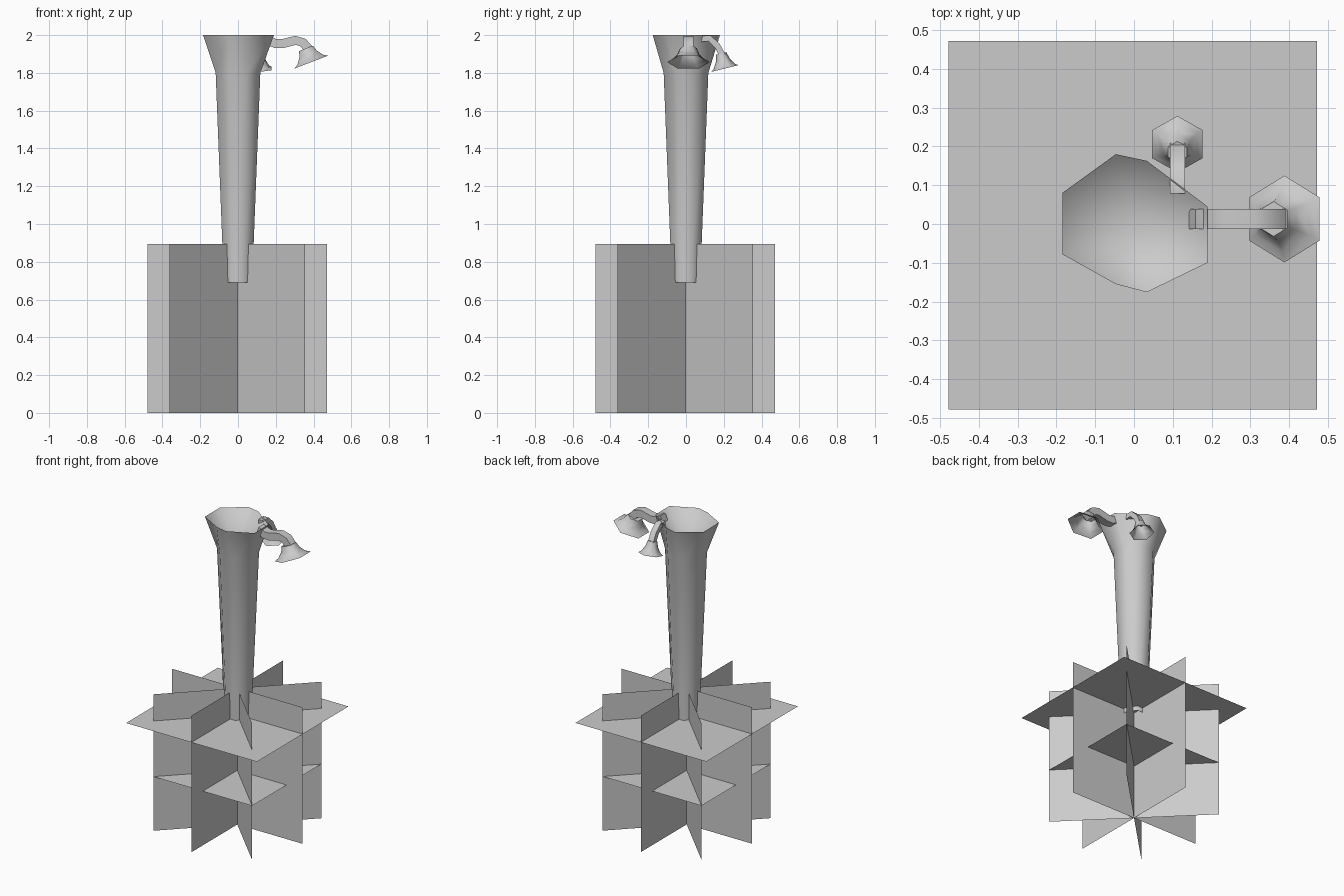
import bpy
from math import sin, cos, pi, radians
from mathutils import Vector

if "Cube" in bpy.data.objects:
    bpy.data.objects.remove(bpy.data.objects["Cube"])


def make(name, verts, faces, smooth=True, angle=60):
    me = bpy.data.meshes.new(name)
    me.from_pydata([tuple(v) for v in verts], [], faces)
    ob = bpy.data.objects.new(name, me)
    bpy.context.collection.objects.link(ob)
    if smooth:
        bpy.ops.object.select_all(action='DESELECT')
        ob.select_set(True)
        bpy.context.view_layer.objects.active = ob
        bpy.ops.object.shade_smooth_by_angle(angle=radians(angle))
    return ob


def loft(name, rings, cap_start=False, cap_end=False, tip=None, angle=60):
    """Skin equal-sized rings; tip closes the last ring with a fan."""
    n = len(rings[0])
    verts = [v for r in rings for v in r]
    faces = [(k * n + i, k * n + (i + 1) % n, (k + 1) * n + (i + 1) % n, (k + 1) * n + i)
             for k in range(len(rings) - 1) for i in range(n)]
    last = (len(rings) - 1) * n
    if cap_start:
        faces.append(tuple(reversed(range(n))))
    if cap_end:
        faces.append(tuple(range(last, last + n)))
    if tip:
        verts.append(tip)
        faces += [(last + i, last + (i + 1) % n, len(verts) - 1) for i in range(n)]
    return make(name, verts, faces, True, angle)


# Trunk: tapered octagon flaring to an uneven rim, with a hollow top
def octagon(r, z):
    return [(r * cos(pi / 8 + i * pi / 4), r * sin(pi / 8 + i * pi / 4), z) for i in range(8)]


rim = [(x, y, 2.0) for x, y in [(.19, .045), (.033, .163), (-.047, .18), (-.185, .08),
                                (-.185, -.078), (-.047, -.155), (.033, -.176), (.19, -.1)]]
loft("trunk", [octagon(.082, .69), octagon(.09, .9), octagon(.128, 1.8), rim],
     tip=(0, -.02, 1.82))

# Foliage cards: four upright sheets crossing at the centre
C = -.003
for i in range(4):
    a = i * pi / 4
    h = .475 if i % 2 == 0 else .507
    dx, dy = h * cos(a), h * sin(a)
    make(f"upright_card_{i + 1}",
         [(C - dx, C - dy, 0), (C + dx, C + dy, 0), (C + dx, C + dy, .895), (C - dx, C - dy, .895)],
         [(0, 1, 2, 3)], False)

# Foliage cards: two level sheets
for name, h, z in [("lower_level_card", .358, .355), ("upper_level_card", .475, .72)]:
    make(name, [(C - h, C - h, z), (C + h, C - h, z), (C + h, C + h, z), (C - h, C + h, z)],
         [(0, 1, 2, 3)], False)


# Branch with hanging bell, laid out in a vertical plane (u outward, z up)
def branch(name, origin, out, path, half_width, half_thick):
    out = Vector(out)
    side = Vector((0, 0, 1)).cross(out)
    pts = [Vector(origin) + out * u + Vector((0, 0, z)) for u, z in path]
    rings = []
    for i, p in enumerate(pts):
        t = (pts[min(i + 1, len(pts) - 1)] - pts[max(i - 1, 0)]).normalized()
        up = t.cross(side)
        w, h = side * half_width, up * half_thick
        rings.append([p - w - h, p + w - h, p + w + h, p - w + h])
    loft(name, rings, True, True, angle=50)


def bell(name, origin, out, mouth, tilt, profile):
    out, up = Vector(out), Vector((0, 0, 1))
    side = up.cross(out)
    axis = up * cos(tilt) - out * sin(tilt)
    across = out * cos(tilt) + up * sin(tilt)
    centre = Vector(origin) + out * mouth[0] + up * mouth[1]
    # first hexagon corner lies sideways for the large bell, outward for the small
    start = pi / 2 if out.x else 0
    rings = [[centre + axis * d + across * (r * cos(start + i * pi / 3))
              + side * (r * sin(start + i * pi / 3)) for i in range(6)] for r, d in profile]
    loft(name, rings, cap_end=True, angle=62)


X, Y = (1, 0, 0), (0, 1, 0)
big, small = (0, .013, 0), (.112, 0, 0)
branch("large_branch", big, X,
       [(.15, 1.975), (.2, 1.955), (.235, 1.955), (.305, 1.972), (.345, 1.96), (.375, 1.925)],
       .026, .024)
bell("large_bell", big, X, (.388, 1.857), radians(21),
     [(.112, 0), (.086, .012), (.058, .045), (.045, .078)])
branch("small_branch", small, Y,
       [(.08, 1.98), (.125, 1.983), (.165, 1.945), (.195, 1.89)], .019, .016)
bell("small_bell", small, Y, (.206, 1.823), radians(14),
     [(.075, 0), (.06, .01), (.038, .045), (.028, .082)])
